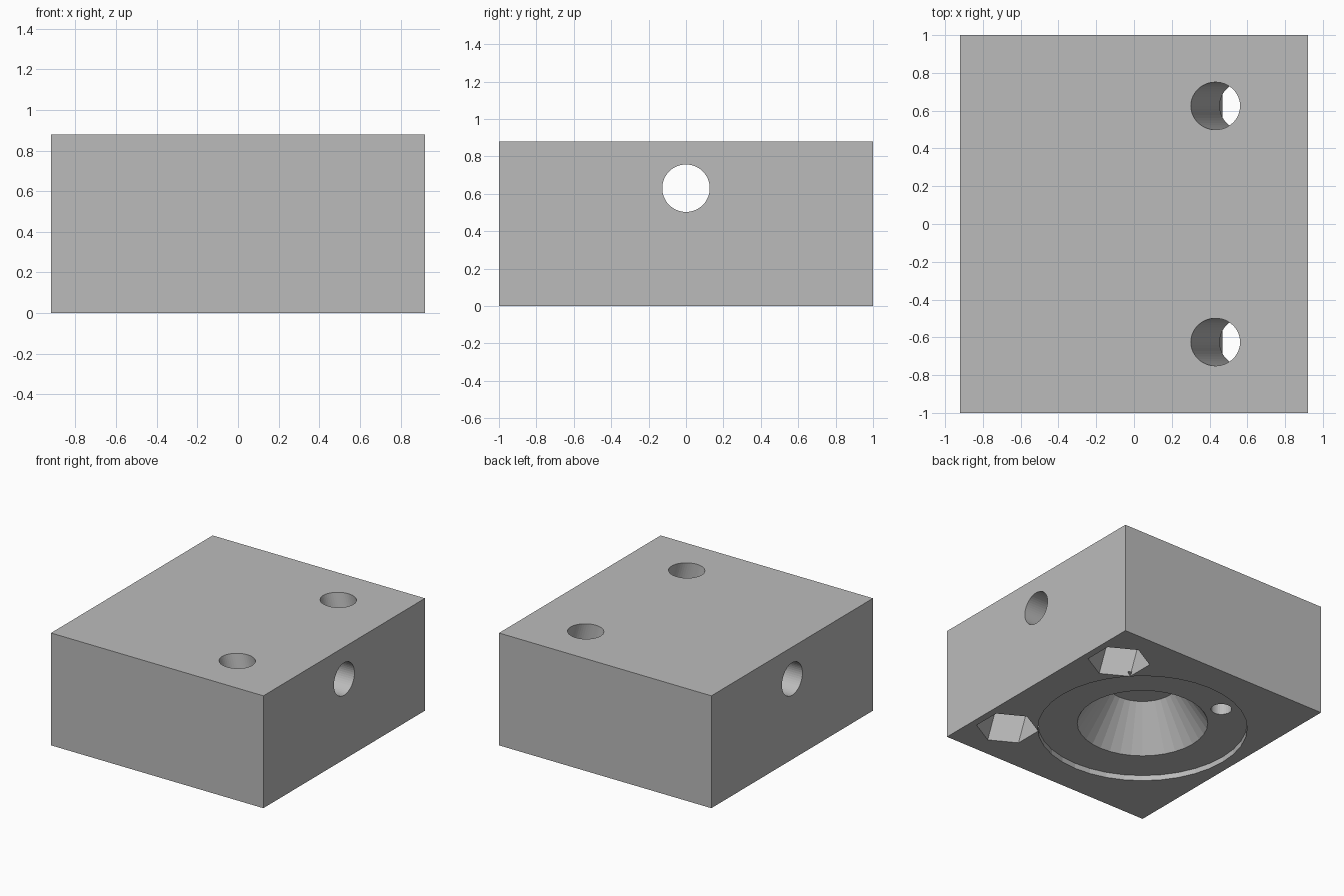
import bpy, bmesh
from math import sin, cos, pi, radians
from mathutils import Matrix

if "Cube" in bpy.data.objects:
    bpy.data.objects.remove(bpy.data.objects["Cube"], do_unlink=True)

HEIGHT = 0.88
TILT = radians(15)

grey = bpy.data.materials.new("plain_grey")
grey.use_nodes = True
GREY = (0.5, 0.5, 0.5, 1)
grey.diffuse_color = GREY
grey.node_tree.nodes["Principled BSDF"].inputs["Base Color"].default_value = GREY


def add_object(name, bm):
    bmesh.ops.recalc_face_normals(bm, faces=bm.faces)
    mesh = bpy.data.meshes.new(name)
    bm.to_mesh(mesh)
    bm.free()
    mesh.materials.append(grey)
    obj = bpy.data.objects.new(name, mesh)
    bpy.context.scene.collection.objects.link(obj)
    return obj


def cutter(name, sides, r0, r1, z0, z1, matrix, start=0.0):
    """Closed frustum from radius r0 at z0 to r1 at z1."""
    bm = bmesh.new()
    rings = []
    for r, z in ((r0, z0), (r1, z1)):
        angles = [start + 2 * pi * i / sides for i in range(sides)]
        rings.append([bm.verts.new((r * cos(a), r * sin(a), z)) for a in angles])
    for ring in rings:
        bm.faces.new(ring)
    for i in range(sides):
        j = (i + 1) % sides
        bm.faces.new((rings[0][i], rings[0][j], rings[1][j], rings[1][i]))
    bmesh.ops.transform(bm, matrix=matrix, verts=bm.verts)
    obj = add_object(name, bm)
    obj.hide_render = True
    return obj


# Solid block
bm = bmesh.new()
bmesh.ops.create_cube(bm, size=1)
bmesh.ops.scale(bm, vec=(1.84, 2, HEIGHT), verts=bm.verts)
bmesh.ops.translate(bm, vec=(0, 0, HEIGHT / 2), verts=bm.verts)
block = add_object("mounting_block", bm)

cutters = []

# Cross hole running side to side
cross = Matrix.Translation((0, 0, 0.63)) @ Matrix.Rotation(pi / 2, 4, "Y")
cutters.append(cutter("cross_hole", 48, 0.127, 0.127, -1.2, 1.2, cross))

# Slanted bolt holes, each with a hexagonal nut pocket underneath
for side, y in (("left", 0.625), ("right", -0.625)):
    slant = Matrix.Translation((0.667, y, 0)) @ Matrix.Rotation(-TILT, 4, "Y")
    cutters.append(cutter(side + "_bolt_hole", 48, 0.126, 0.126, 0.2, 1.2, slant))
    cutters.append(cutter(side + "_nut_pocket", 6, 0.22, 0.22, -0.3, 0.355, slant, pi / 2))

# Shallow round recess, tapered socket and small pin hole in the underside
centre = Matrix.Translation((-0.08, 0, 0))
cutters.append(cutter("round_recess", 36, 0.755, 0.755, -0.2, 0.042, centre))
cutters.append(cutter("tapered_socket", 36, 0.498, 0.255, 0.0, 0.37, centre))
pin = Matrix.Translation((-0.385, 0.52, 0))
cutters.append(cutter("pin_hole", 32, 0.075, 0.075, -0.1, 0.25, pin))

# Cut everything out, bake the result and drop the cutters
for tool in cutters:
    mod = block.modifiers.new(tool.name, "BOOLEAN")
    mod.operation = "DIFFERENCE"
    mod.solver = "EXACT"
    mod.object = tool
bpy.context.view_layer.update()
graph = bpy.context.evaluated_depsgraph_get()
block_mesh = bpy.data.meshes.new_from_object(block.evaluated_get(graph))
block.modifiers.clear()
block.data = block_mesh
block_mesh.materials.clear()
block_mesh.materials.append(grey)
for poly in block_mesh.polygons:
    poly.material_index = 0
for tool in cutters:
    bpy.data.objects.remove(tool, do_unlink=True)
